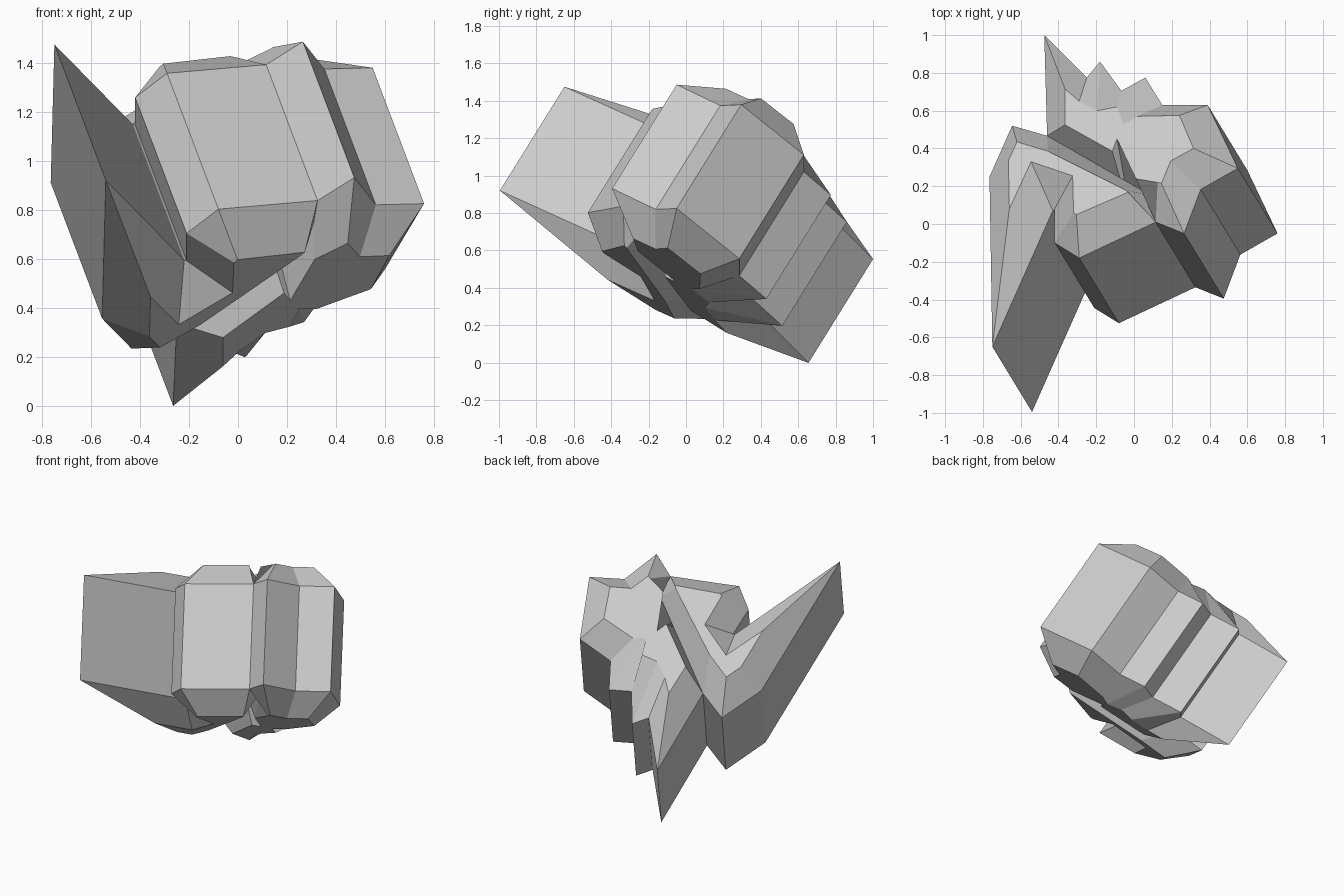
import bpy, bmesh
from mathutils import Vector

if "Cube" in bpy.data.objects:
    bpy.data.objects.remove(bpy.data.objects["Cube"])

# The rock is two tilted prisms side by side, each with chamfered ends.
AXIS = Vector((0.21, -0.345, -0.555))          # tilted extrusion, upper end to lower end
RIM_Z, CAP_Z = 1.355, 1.543                    # heights of the rim and cap planes over the origin
CAP_EXTRA = (CAP_Z - RIM_Z) * 0.555 / AXIS.length_squared


def on_plane(x, y, height):
    """Lift a plan point onto a plane square to the extrusion axis."""
    return Vector((x, y, height - (AXIS.x * x + AXIS.y * y) / AXIS.z))


def chamfered_prism(name, profile):
    """profile: (rim x, rim y, cap x, cap y) in plan, going round the outline."""
    bm = bmesh.new()
    rim = [on_plane(p[0], p[1], RIM_Z) for p in profile]
    cap = [on_plane(p[2], p[3], CAP_Z) for p in profile]
    cap_shift = AXIS * (1 + 2 * CAP_EXTRA)
    loops = [cap, rim, [v + AXIS for v in rim], [v + cap_shift for v in cap]]
    rings = [[bm.verts.new(co) for co in loop] for loop in loops]
    n = len(profile)
    for a, b in zip(rings, rings[1:]):
        for i in range(n):
            j = (i + 1) % n
            bm.faces.new((a[i], a[j], b[j], b[i]))
    bm.faces.new(rings[0])
    bm.faces.new(rings[-1][::-1])
    bmesh.ops.recalc_face_normals(bm, faces=bm.faces[:])
    mesh = bpy.data.meshes.new(name)
    bm.to_mesh(mesh)
    bm.free()
    obj = bpy.data.objects.new(name, mesh)
    bpy.context.collection.objects.link(obj)
    return obj


# Left lobe with the long spike and the hook
chamfered_prism("hooked_lobe", [
    (0.115, 0.01, -0.03, 0.168),
    (-0.29, -0.18, -0.305, 0.05),
    (-0.42, -0.10, -0.32, 0.06),
    (-0.42, 0.08, -0.325, 0.255),
    (-0.43, 0.07, -0.545, 0.33),
    (-0.75, -0.65, -0.66, 0.08),
    (-0.765, 0.25, -0.665, 0.335),
    (-0.645, 0.52, -0.62, 0.435),
    (-0.46, 0.467, -0.455, 0.385),
    (0.10, 0.145, -0.045, 0.18),
])

# Right lobe with the jagged back crest
chamfered_prism("crested_lobe", [
    (0.115, 0.01, 0.125, 0.22),
    (0.265, -0.05, 0.145, 0.215),
    (0.353, 0.183, 0.195, 0.335),
    (0.55, 0.295, 0.315, 0.40),
    (0.39, 0.63, 0.24, 0.575),
    (0.15, 0.63, 0.015, 0.57),
    (0.06, 0.775, -0.055, 0.525),
    (-0.067, 0.705, -0.09, 0.62),
    (-0.18, 0.86, -0.195, 0.60),
    (-0.25, 0.775, -0.29, 0.65),
    (-0.475, 1.0, -0.365, 0.715),
    (-0.46, 0.467, -0.365, 0.525),
    (-0.075, 0.246, -0.115, 0.385),
    (-0.05, 0.232, -0.09, 0.45),
    (0.10, 0.145, 0.01, 0.24),
])
